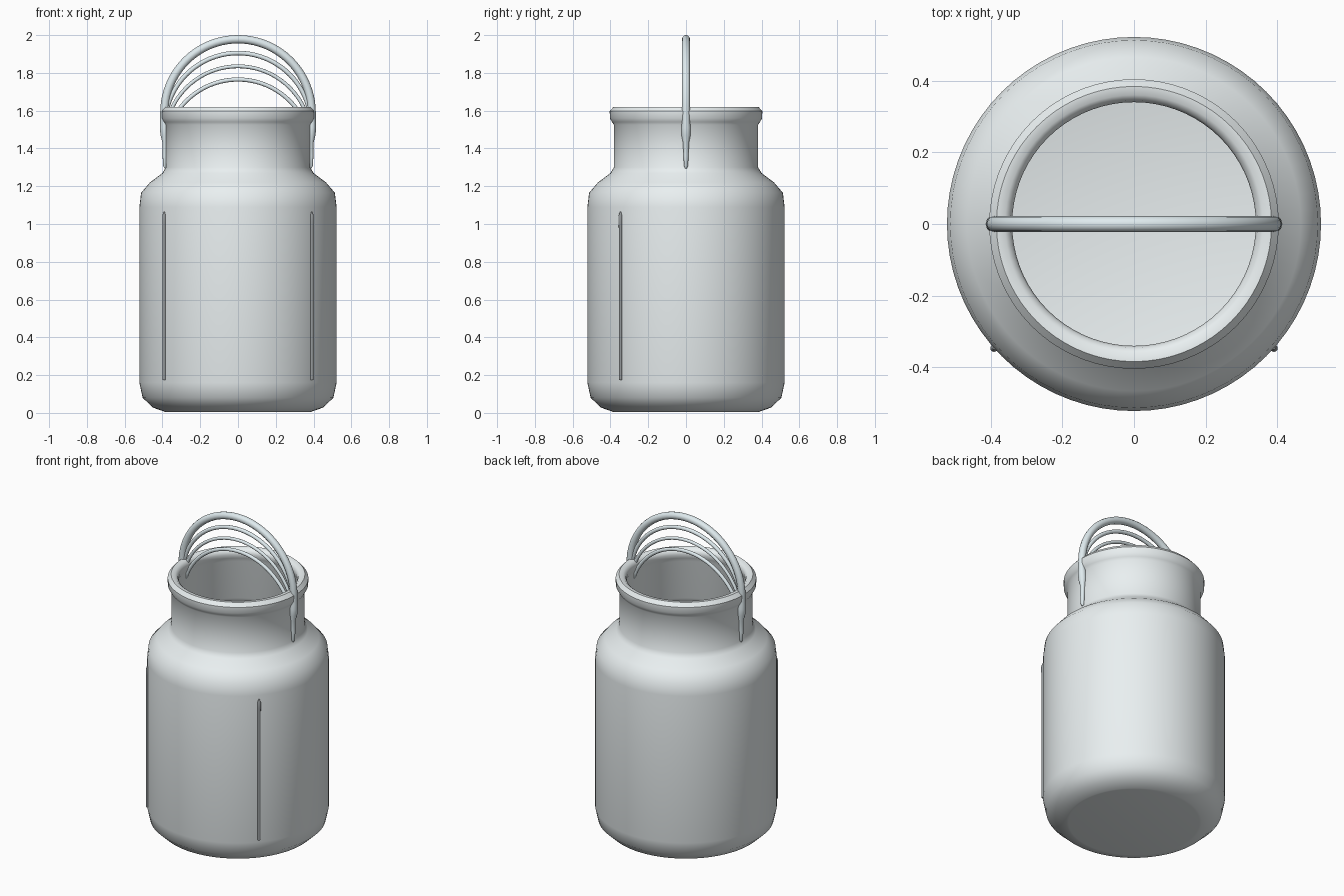
import bpy, bmesh, math

if "Cube" in bpy.data.objects:
    bpy.data.objects.remove(bpy.data.objects["Cube"])

SIDES = 72


def paint(name, color):
    mat = bpy.data.materials.new(name)
    mat.diffuse_color = (*color, 1)
    mat.use_nodes = True
    mat.node_tree.nodes["Principled BSDF"].inputs["Base Color"].default_value = mat.diffuse_color
    return mat


ENAMEL = paint("pale_enamel", (.82, .87, .88))
WIRE = paint("pale_wire", (.74, .83, .86))
DARK = paint("dark_trim", (.30, .32, .33))


def finish(obj, mat, angle=42):
    obj.data.materials.append(mat)
    bpy.ops.object.select_all(action='DESELECT')
    obj.select_set(True)
    bpy.context.view_layer.objects.active = obj
    bpy.ops.object.shade_smooth_by_angle(angle=math.radians(angle))


def lathe(name, profile, mat):
    """Revolve an (r, z) profile that starts and ends on the axis."""
    bm = bmesh.new()
    verts = [bm.verts.new((r, 0, z)) for r, z in profile]
    edges = [bm.edges.new(p) for p in zip(verts, verts[1:])]
    bmesh.ops.spin(bm, geom=verts + edges, cent=(0, 0, 0), axis=(0, 0, 1),
                   angle=math.tau, steps=SIDES)
    bmesh.ops.remove_doubles(bm, verts=bm.verts, dist=1e-4)
    bmesh.ops.recalc_face_normals(bm, faces=bm.faces)
    mesh = bpy.data.meshes.new(name)
    bm.to_mesh(mesh)
    bm.free()
    obj = bpy.data.objects.new(name, mesh)
    bpy.context.collection.objects.link(obj)
    finish(obj, mat)
    return obj


def tube(name, points, mat):
    """Sweep a round section along (x, y, z, radius) points."""
    curve = bpy.data.curves.new(name, 'CURVE')
    curve.dimensions = '3D'
    curve.bevel_depth = 1.0
    curve.bevel_resolution = 4
    curve.use_fill_caps = True
    spline = curve.splines.new('POLY')
    spline.points.add(len(points) - 1)
    for p, (x, y, z, r) in zip(spline.points, points):
        p.co = (x, y, z, 1)
        p.radius = r
    obj = bpy.data.objects.new(name, curve)
    bpy.context.collection.objects.link(obj)
    bpy.ops.object.select_all(action='DESELECT')
    obj.select_set(True)
    bpy.context.view_layer.objects.active = obj
    bpy.ops.object.convert(target='MESH')
    obj = bpy.context.view_layer.objects.active
    obj.name = name
    finish(obj, mat, 50)
    return obj


def hoop(name, radius, centre_z, thick, leg):
    """Half circle over the mouth, with tapering legs (x, z, radius) mirrored."""
    n = 40
    arc = [(radius * math.cos(math.pi * i / n), 0,
            centre_z + radius * math.sin(math.pi * i / n), thick)
           for i in range(n + 1)]
    right = [(x, 0, z, r) for x, z, r in reversed(leg)]
    left = [(-x, 0, z, r) for x, z, r in leg]
    return tube(name, right + arc + left, WIRE)


# hollow jar: outside wall, rolled lip, then inside wall and floor
outer = [(0, .004), (.375, .004), (.388, .006), (.45, .028), (.505, .08),
         (.522, .16), (.522, 1.09), (.513, 1.165), (.466, 1.22), (.40, 1.27),
         (.382, 1.30), (.382, 1.525), (.392, 1.54)]
lip = [(.403, 1.56), (.404, 1.597), (.384, 1.62),
       (.36, 1.618), (.345, 1.605), (.34, 1.585), (.346, 1.56)]
inner = [(.358, 1.535), (.362, 1.30), (.385, 1.255), (.45, 1.20),
         (.49, 1.15), (.50, 1.09), (.50, .16), (.485, .09), (.44, .05),
         (.38, .03), (0, .03)]
lathe("jar", outer + lip + inner, ENAMEL)

# main carrying handle with tapered ends on the neck
hoop("handle", .39, 1.588, .022,
     [(.391, 1.54, .021), (.389, 1.51, .025), (.386, 1.47, .024),
      (.384, 1.43, .016), (.386, 1.36, .013), (.386, 1.31, .011),
      (.385, 1.295, .005)])

# thinner hoops nested below it
for i, (cz, thick) in enumerate([(1.518, .012), (1.448, .010), (1.378, .011)]):
    hoop(f"inner_hoop_{i + 1}", .387, cz, thick,
         [(.387, cz - .03, thick), (.386, cz - .06, thick * .5)])

# thin vertical ribs on the front of the body
for side, name in ((-1, "left_rib"), (1, "right_rib")):
    x, y = .391 * side, -.347
    tube(name, [(x, y, .175, .009), (x, y, .98, .009), (x, y, 1.01, .010),
                (x, y, 1.045, .010), (x, y, 1.065, .003)], DARK)
